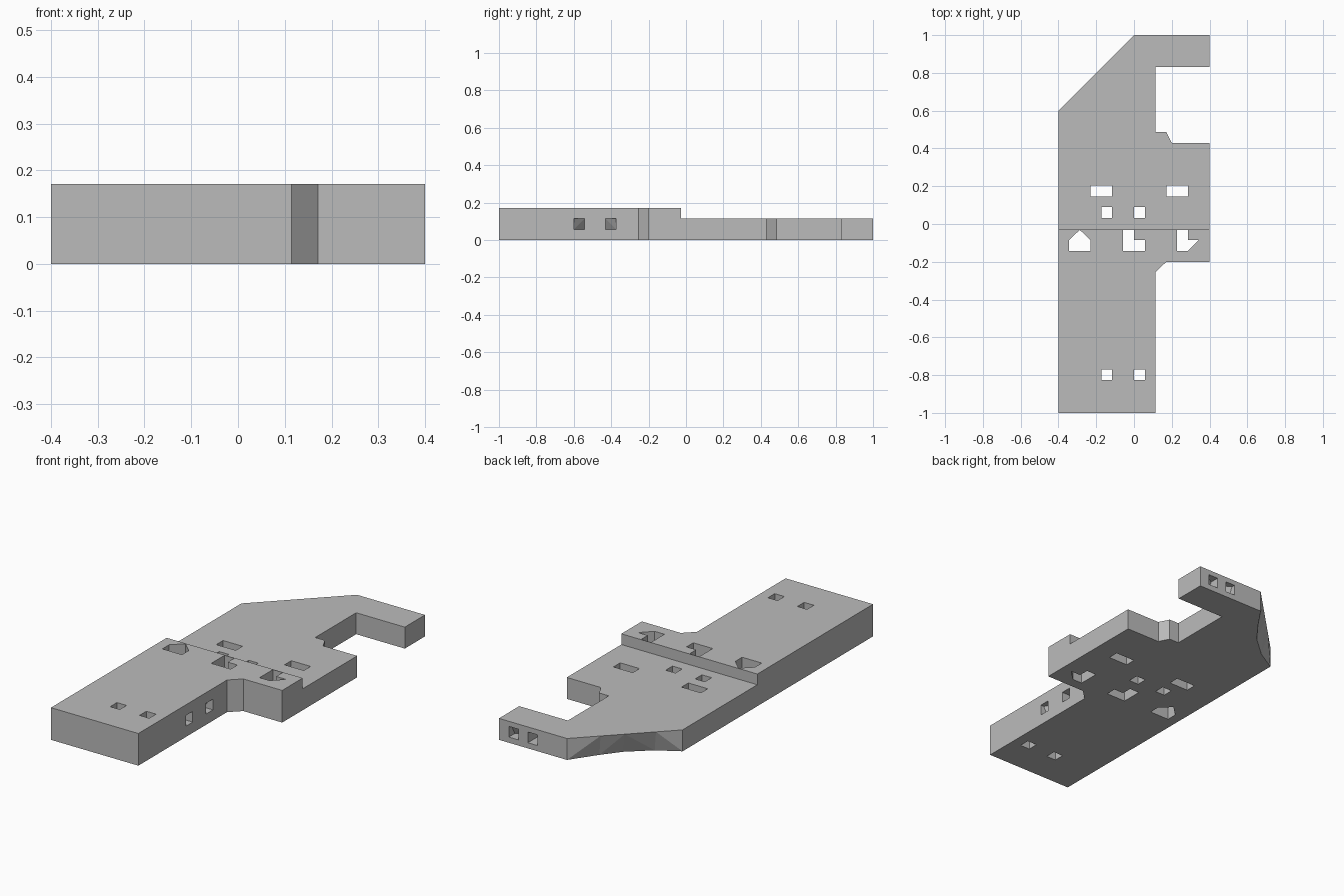
import bpy, bmesh
from mathutils import Vector

if "Cube" in bpy.data.objects:
    bpy.data.objects.remove(bpy.data.objects["Cube"], do_unlink=True)

LOW, HIGH, STEP_Y = 0.114, 0.171, -0.028
S = 0.057  # width of one square hole

grey = bpy.data.materials.new("grey")
grey.use_nodes = True
colour = (0.5, 0.5, 0.5, 1)
grey.diffuse_color = colour
grey.node_tree.nodes["Principled BSDF"].inputs["Base Color"].default_value = colour


def finish(name, bm):
    bmesh.ops.recalc_face_normals(bm, faces=bm.faces[:])
    mesh = bpy.data.meshes.new(name)
    bm.to_mesh(mesh)
    bm.free()
    mesh.materials.append(grey)
    obj = bpy.data.objects.new(name, mesh)
    bpy.context.collection.objects.link(obj)
    return obj


def prism(bm, bottom, top):
    """Close two matching loops into a solid; returns the top vertices and face."""
    lo = [bm.verts.new(p) for p in bottom]
    hi = [bm.verts.new(p) for p in top]
    bm.faces.new(lo[::-1])
    cap = bm.faces.new(hi)
    for i in range(len(lo)):
        j = (i + 1) % len(lo)
        bm.faces.new((lo[i], lo[j], hi[j], hi[i]))
    return hi, cap


# Plate outline, with the slanted corner subdivided and undercut at the bottom
outline = [(-0.4, -1), (0.114, -1), (0.114, -0.255), (0.171, -0.2), (0.4, -0.2),
           (0.4, STEP_Y), (0.4, 0.43), (0.2, 0.43), (0.171, 0.486), (0.114, 0.486),
           (0.114, 0.83), (0.4, 0.83), (0.4, 1), (0, 1)]
undercut = {0.29: 0.03, 0.5: 0.045, 0.77: 0.035}
slant = [(-0.4 * t, 1 - 0.4 * t) for t in undercut]
tail = [(-0.4, 0.6), (-0.4, STEP_Y)]
top = [Vector((x, y, LOW)) for x, y in outline + slant + tail]
bottom = [Vector((p.x, p.y, 0)) for p in top]
for i, depth in enumerate(undercut.values()):
    bottom[len(outline) + i] += Vector((0.7, -0.7, 0)) * depth

bm = bmesh.new()
hi, cap = prism(bm, bottom, top)

# Raise the thicker front half
bmesh.utils.face_split(cap, hi[5], hi[-1])
front = next(f for f in bm.faces if hi[0] in f.verts and hi[5] in f.verts)
raised = bmesh.ops.extrude_face_region(bm, geom=[front])["geom"]
bmesh.ops.translate(bm, vec=(0, 0, HIGH - LOW),
                    verts=[v for v in raised if isinstance(v, bmesh.types.BMVert)])
bmesh.ops.triangulate(bm, faces=[f for f in bm.faces if f.normal.length == 0 or len(f.verts) == 4])
body = finish("plate_body", bm)

# Vertical through holes
cutters = bmesh.new()


def through(points):
    prism(cutters, [(x, y, -0.1) for x, y in points], [(x, y, 0.3) for x, y in points])


def rect(x, y, w, h):
    through([(x, y), (x + w, y), (x + w, y + h), (x, y + h)])


for x in (-0.173, 0.0):
    for y in (0.032, -0.827):
        rect(x, y, S, S)
for x in (-0.23, 0.171):
    rect(x, 0.146, 2 * S, S)

Y0, Y1, Y2 = -0.143, -0.086, -0.031
through([(-0.345, Y0), (-0.23, Y0), (-0.23, Y1), (-0.287, Y2), (-0.345, Y1)])
through([(-S, Y0), (S, Y0), (S, Y1), (0, Y1), (0, Y2), (-S, Y2)])
through([(0.227, Y0), (0.285, Y0), (0.342, Y1), (0.285, Y1), (0.285, Y2), (0.227, Y2)])


# Blind square pits with a slanted end on the side and back faces
def pit(corner, along, inward):
    c, a, n, up = Vector(corner), Vector(along) * S, Vector(inward), Vector((0, 0, S))
    square = [c, c + a, c + a + up, c + up]
    depths = (0.09, 0.05, 0.02, 0.05)
    prism(cutters, [p - n * 0.03 for p in square],
          [p + n * d for p, d in zip(square, depths)])


pit((0.114, -0.543, 0.057), (0, -1, 0), (-1, 0, 0))
pit((0.114, -0.43, 0.057), (0, 1, 0), (-1, 0, 0))
pit((0.285, 1, 0.03), (1, 0, 0), (0, -1, 0))
pit((0.23, 1, 0.03), (-1, 0, 0), (0, -1, 0))
bmesh.ops.triangulate(cutters, faces=cutters.faces[:])
cutter = finish("hole_cutter", cutters)
cutter.hide_render = True
cutter.hide_viewport = True

cut = body.modifiers.new("holes", "BOOLEAN")
cut.operation = "DIFFERENCE"
cut.solver = "EXACT"
cut.object = cutter
